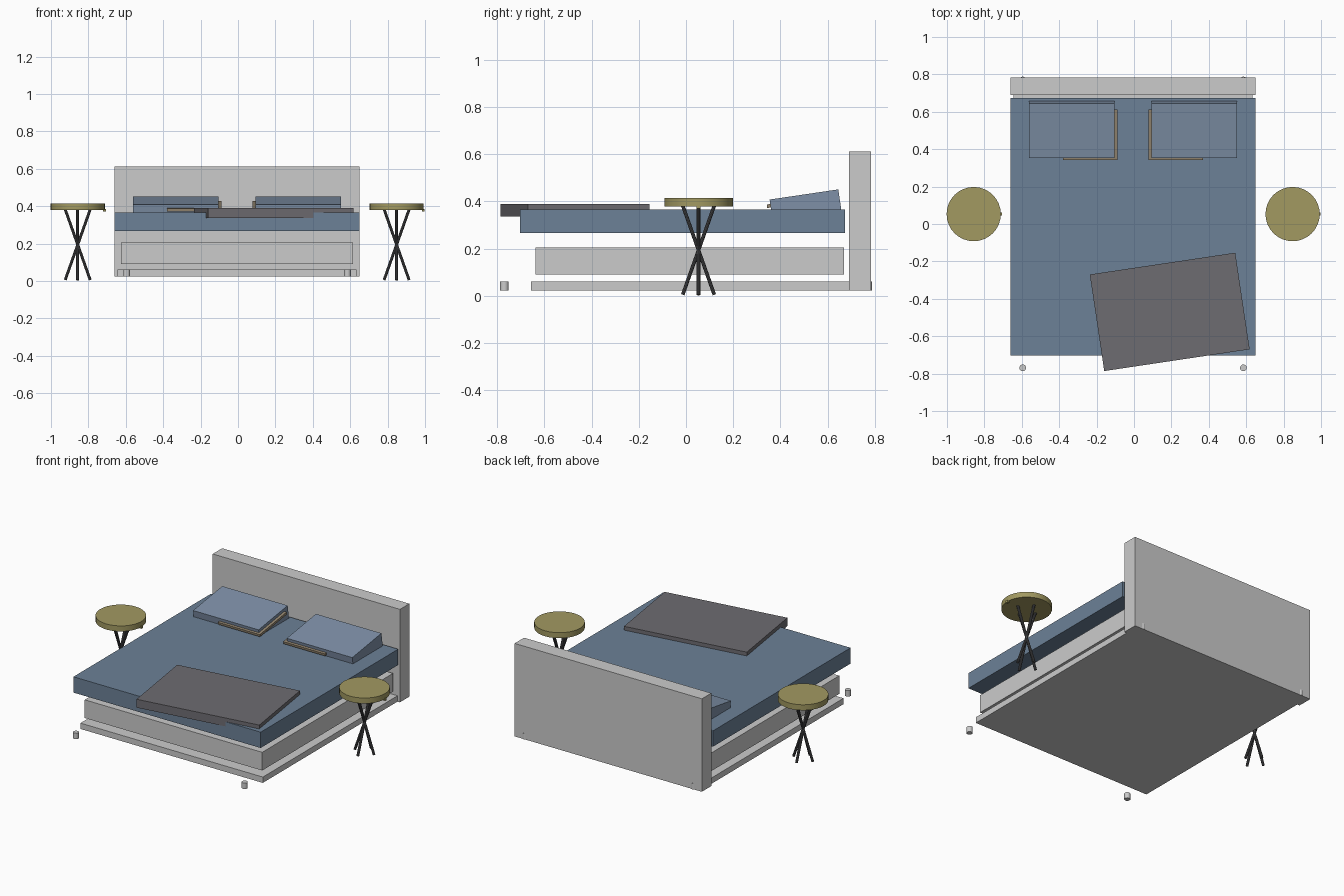
import bpy
from math import radians, atan2, hypot, pi
from mathutils import Vector

if "Cube" in bpy.data.objects:
    bpy.data.objects.remove(bpy.data.objects["Cube"])

CX = -0.005  # bed centre line


def material(name, rgb):
    m = bpy.data.materials.new(name)
    m.diffuse_color = (*rgb, 1)
    m.use_nodes = True
    m.node_tree.nodes["Principled BSDF"].inputs["Base Color"].default_value = m.diffuse_color
    return m


BLUE = material("blue_fabric", (0.15, 0.22, 0.31))
PALE = material("pale_blue_fabric", (0.21, 0.28, 0.39))
THROW = material("throw_grey", (0.155, 0.15, 0.165))
TAN = material("tan_fabric", (0.31, 0.25, 0.17))
OLIVE = material("olive_top", (0.36, 0.32, 0.12))
DARK = material("dark_metal", (0.08, 0.08, 0.085))


def finish(ob, name, mat):
    ob.name = name
    if mat:
        ob.data.materials.append(mat)
    return ob


def box(name, x, y, z, mat=None, rot=(0, 0, 0)):
    """Box from (min, max) ranges, rotated about its centre."""
    lo, hi = Vector((x[0], y[0], z[0])), Vector((x[1], y[1], z[1]))
    bpy.ops.mesh.primitive_cube_add(size=1, location=(lo + hi) / 2, rotation=rot)
    ob = bpy.context.object
    ob.scale = hi - lo
    return finish(ob, name, mat)


def cylinder(name, a, b, r, mat=None, sides=16):
    """Cylinder between two points."""
    a, b = Vector(a), Vector(b)
    d = b - a
    bpy.ops.mesh.primitive_cylinder_add(
        vertices=sides, radius=r, depth=d.length, location=(a + b) / 2,
        rotation=(0, atan2(hypot(d.x, d.y), d.z), atan2(d.y, d.x)))
    ob = finish(bpy.context.object, name, mat)
    bpy.ops.object.shade_smooth_by_angle(angle=radians(30))
    return ob


def slab(name, x, y, z_front, width, thick, tilt, mat):
    """Tilted slab whose top front edge sits at (y, z_front)."""
    s = Vector((0, 1, 0))
    s.rotate(Vector((0, 0, 1)).rotation_difference(Vector((0, 0, 1))))
    from mathutils import Matrix
    off = Matrix.Rotation(tilt, 3, 'X') @ Vector((0, width / 2, -thick / 2))
    c = Vector((sum(x) / 2, y, z_front)) + off
    return box(name, x, (c.y - width / 2, c.y + width / 2),
               (c.z - thick / 2, c.z + thick / 2), mat, (tilt, 0, 0))


# Bed frame and mattress
box("headboard", (CX - .655, CX + .655), (.69, .784), (.023, .611))
box("bed_base", (CX - .638, CX + .638), (-.656, .69), (.023, .06))
box("box_spring", (CX - .621, CX + .621), (-.638, .67), (.09, .205))
box("mattress", (CX - .655, CX + .655), (-.702, .673), (.266, .366), BLUE)
for sx in (-1, 1):
    for end, y in (("front", -.769), ("back", .77)):
        x = CX + sx * .59
        cylinder(f"bed_foot_{end}", (x, y, .023), (x, y, .06), .018)

# Pillows with a thin tan cushion tucked into each
tilt = radians(8.4)
for sx in (-1, 1):
    px = sorted((CX + sx * .099, CX + sx * .557))
    slab("pillow", px, .354, .408, .294, .088, tilt, PALE)
    tx = sorted((CX + sx * .082, CX + sx * .374))
    slab("tan_cushion", tx, .342, .387, .272, .015, tilt, TAN)

# Throw blanket, turned slightly and hanging over the foot of the bed
box("throw_blanket", (.191 - .393, .191 + .393), (-.47 - .261, -.47 + .261),
    (.337, .39), THROW, (0, 0, radians(8.5)))

# Side stools: round top, small knob, four crossed legs
SY = .053
for x in (-.857, .848):
    cylinder("stool_top", (x, SY, .379), (x, SY, .414), .145, OLIVE, 32)
    box("stool_knob", (x + .135, x + .15), (SY - .008, SY + .008),
        (.371, .386), OLIVE)
    for dx, dy in ((1, 0), (-1, 0), (0, 1), (0, -1)):
        k = .067
        cylinder("stool_leg", (x - dx * k, SY - dy * k, .005),
                 (x + dx * k, SY + dy * k, .383), .008, DARK, 10)
